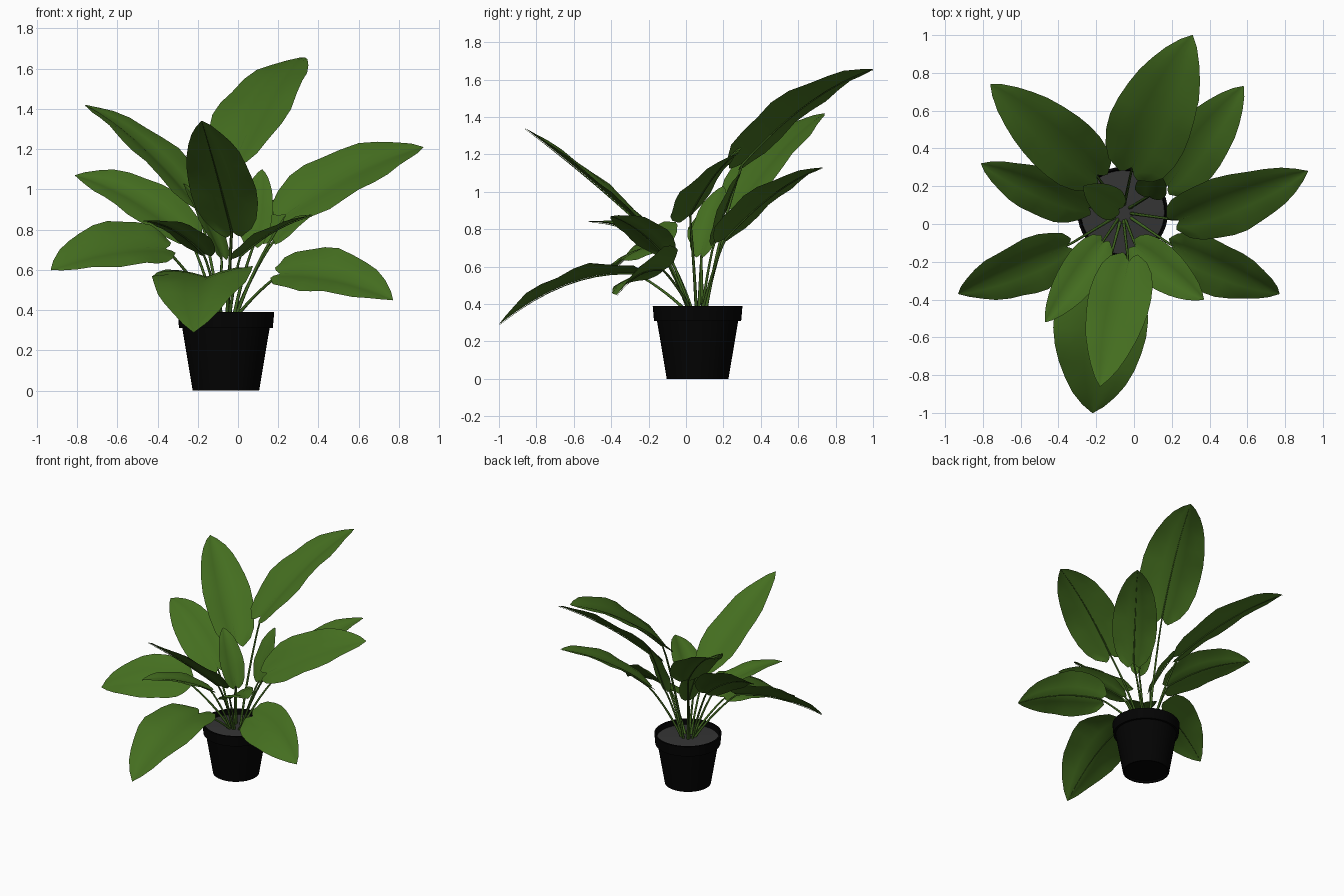
import bpy, bmesh, math
from mathutils import Vector, Matrix

cube = bpy.data.objects.get("Cube")
if cube:
    bpy.data.objects.remove(cube, do_unlink=True)


def material(name, rgb):
    m = bpy.data.materials.new(name)
    m.use_nodes = True
    m.diffuse_color = (*rgb, 1)
    bsdf = next(n for n in m.node_tree.nodes if n.type == 'BSDF_PRINCIPLED')
    bsdf.inputs["Base Color"].default_value = (*rgb, 1)
    return m


LEAF = material("leaf green", (0.058, 0.155, 0.014))
STEM = material("stem green", (0.05, 0.13, 0.014))
POT = material("pot black", (0.001, 0.001, 0.001))
SOIL = material("soil grey", (0.035, 0.035, 0.035))
CENTRE = Vector((-0.06, 0.062, 0))


def add_mesh(name, bm, mat, angle):
    me = bpy.data.meshes.new(name)
    bm.to_mesh(me)
    bm.free()
    me.materials.append(mat)
    ob = bpy.data.objects.new(name, me)
    bpy.context.collection.objects.link(ob)
    bpy.ops.object.select_all(action='DESELECT')
    ob.select_set(True)
    bpy.context.view_layer.objects.active = ob
    bpy.ops.object.shade_smooth_by_angle(angle=math.radians(angle))


def lathe(name, profile, mat):
    bm = bmesh.new()
    vs = [bm.verts.new((r, 0, z)) for r, z in profile]
    edges = [bm.edges.new(p) for p in zip(vs, vs[1:])]
    bmesh.ops.spin(bm, geom=vs + edges, cent=(0, 0, 0), axis=(0, 0, 1),
                   angle=2 * math.pi, steps=40)
    bmesh.ops.remove_doubles(bm, verts=bm.verts, dist=0.0005)
    bmesh.ops.recalc_face_normals(bm, faces=bm.faces)
    bm.transform(Matrix.Translation(CENTRE))
    add_mesh(name, bm, mat, 35)


# Pot with a thick rim, and the soil disc inside it
lathe("pot", [(0, 0.012), (0.15, 0.012), (0.155, 0), (0.165, 0), (0.217, 0.31),
              (0.233, 0.31), (0.24, 0.39), (0.227, 0.39), (0.215, 0.3)], POT)
lathe("soil", [(0.221, 0.352), (0.1, 0.358), (0, 0.362)], SOIL)

# Leaf outline: distance along the midrib, share of the half width
OUTLINE = [(0, 0.36), (0.03, 0.6), (0.09, 0.81), (0.18, 0.95), (0.29, 1), (0.4, 0.99),
           (0.52, 0.92), (0.64, 0.81), (0.75, 0.65), (0.85, 0.46), (0.94, 0.23), (1, 0.01)]


def bezier(a, b, c, t):
    return a * (1 - t) ** 2 + b * 2 * t * (1 - t) + c * t * t


def leaf(name, base, tip, half, lift, roll):
    base, tip = Vector(base), Vector(tip)
    mid = (base + tip) / 2 + Vector((0, 0, 2 * lift))
    length = (tip - base).length
    bm = bmesh.new()
    rows, rib = [], []
    for i, (t, w) in enumerate(OUTLINE):
        p = bezier(base, mid, tip, t)
        along = ((mid - base) * (1 - t) + (tip - mid) * t).normalized()
        side = along.cross(Vector((0, 0, 1))).normalized()
        side = Matrix.Rotation(math.radians(-roll), 3, along) @ side
        normal = side.cross(along)
        if normal.z < 0:
            normal = -normal
        rib.append(p - normal * 0.004)
        row = []
        for s in (-1, -0.66, -0.33, 0, 0.33, 0.66, 1):
            # Folded at the midrib, gently waved edges, lobes at the base
            fold = 0.4 * abs(s) - 0.22 * s * s
            wave = 0.05 * s * s * math.sin(i * 1.7 + s * 2 + len(name))
            lobe = 0.06 * length * max(0, 1 - t * 6) * math.sin(abs(s) * 2.4)
            row.append(bm.verts.new(p + side * (s * w * half)
                                    + normal * (half * w * (fold + wave))
                                    - along * lobe))
        rows.append(row)
    for r0, r1 in zip(rows, rows[1:]):
        for k in range(len(r0) - 1):
            bm.faces.new((r0[k], r1[k], r1[k + 1], r0[k + 1]))
    bm.normal_update()
    if sum(f.normal.z for f in bm.faces) < 0:
        bmesh.ops.reverse_faces(bm, faces=bm.faces)
    add_mesh("leaf_" + name, bm, LEAF, 80)
    stem(name, base, rib)


def stem(name, base, rib):
    # Stalk from the soil, carried on below the leaf as a tapering midrib
    out = base - CENTRE
    out.z = 0
    root = CENTRE + out.normalized() * 0.04 + Vector((0, 0, 0.34))
    bend = root.lerp(base, 0.4)
    bend.z = root.z + (base.z - root.z) * 0.56
    pts = [(bezier(root, bend, base, i / 8), 1 - 0.04 * i) for i in range(8)]
    pts += [(p, 0.6 * (1 - i / len(rib)) + 0.03) for i, p in enumerate(rib)]
    cu = bpy.data.curves.new("stem_" + name, 'CURVE')
    cu.dimensions = '3D'
    cu.bevel_depth = 0.009
    cu.bevel_resolution = 1
    cu.use_fill_caps = True
    sp = cu.splines.new('POLY')
    sp.points.add(len(pts) - 1)
    for point, (co, radius) in zip(sp.points, pts):
        point.co = (*co, 1)
        point.radius = radius
    sp.use_smooth = True
    cu.materials.append(STEM)
    bpy.context.collection.objects.link(bpy.data.objects.new("stem_" + name, cu))


# Large leaves: base, tip, half width, arch, roll
leaf("front_low", (-0.15, -0.27, 0.565), (-0.22, -1, 0.29), 0.25, 0.08, -3)
leaf("front_tall", (-0.03, -0.2, 0.79), (-0.18, -0.86, 1.34), 0.165, 0.015, -4)
leaf("back_tall", (-0.01, 0.3, 1.15), (0.31, 1, 1.655), 0.22, 0.07, 7)
leaf("back_right", (-0.2, 0.26, 0.92), (-0.76, 0.74, 1.42), 0.175, 0.055, 0)
leaf("back_left", (0.18, 0.21, 0.75), (0.58, 0.73, 1.13), 0.16, 0.05, 0)
leaf("left", (0.24, 0.02, 0.875), (0.92, 0.28, 1.21), 0.185, 0.045, -31)
leaf("right", (-0.24, 0.09, 0.76), (-0.81, 0.32, 1.07), 0.155, 0.05, 32)
leaf("right_low", (-0.36, -0.12, 0.705), (-0.93, -0.37, 0.6), 0.18, 0.045, 37)
leaf("left_low", (0.21, -0.12, 0.58), (0.77, -0.37, 0.45), 0.178, 0.047, -36)

# Small inner leaves
leaf("small_right", (-0.17, -0.1, 0.68), (-0.47, -0.52, 0.84), 0.11, 0.04, 0)
leaf("small_left", (0.01, -0.12, 0.67), (0.37, -0.4, 0.87), 0.12, 0.03, -12)
leaf("small_back", (0.08, 0.15, 0.73), (0.12, 0.29, 1.1), 0.085, 0.02, 0)
leaf("small_inner", (-0.08, 0.08, 0.67), (-0.27, 0.2, 1.03), 0.09, 0.03, 0)
